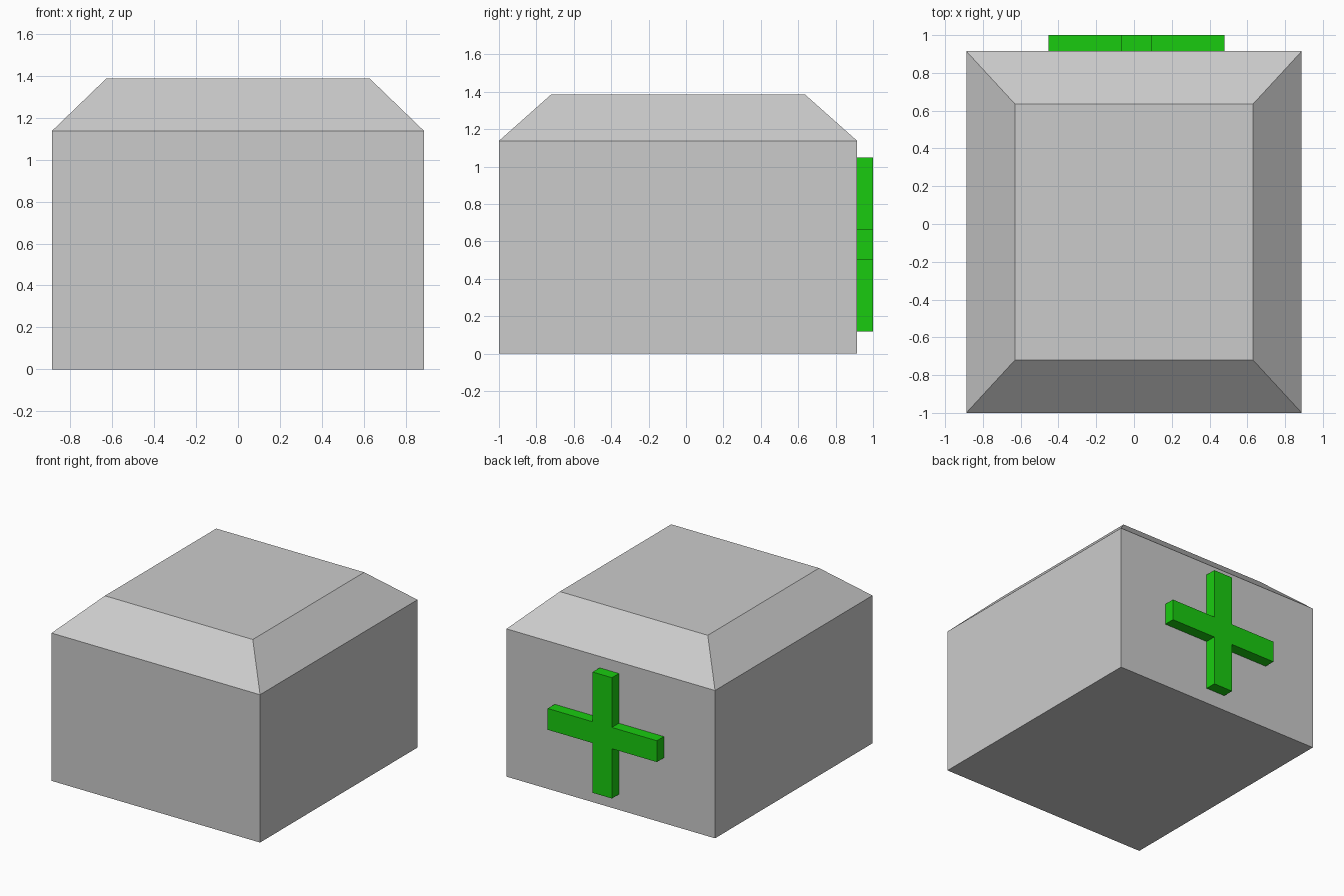
import bpy, bmesh

if "Cube" in bpy.data.objects:
    bpy.data.objects.remove(bpy.data.objects["Cube"])


def finish(name, bm, color=None):
    bmesh.ops.recalc_face_normals(bm, faces=bm.faces)
    mesh = bpy.data.meshes.new(name)
    bm.to_mesh(mesh)
    bm.free()
    obj = bpy.data.objects.new(name, mesh)
    bpy.context.collection.objects.link(obj)
    if color:
        mat = bpy.data.materials.new(name + "_material")
        mat.diffuse_color = color
        mat.use_nodes = True
        mat.node_tree.nodes["Principled BSDF"].inputs["Base Color"].default_value = mat.diffuse_color
        mesh.materials.append(mat)
    return obj


# Box body with a sloped roof, lofted through three rectangles
bm = bmesh.new()
HALF_X, FRONT, BACK, SLOPE = 0.888, -1.0, 0.915, 0.258
rings = []
for z, dx, dy in ((0, 0, 0), (1.138, 0, 0), (1.387, SLOPE, 0.28)):
    x, y0, y1 = HALF_X - dx, FRONT + dy, BACK - dy
    rings.append([bm.verts.new(p) for p in
                  ((-x, y0, z), (x, y0, z), (x, y1, z), (-x, y1, z))])
for low, high in zip(rings, rings[1:]):
    for i in range(4):
        j = (i + 1) % 4
        bm.faces.new((low[i], low[j], high[j], high[i]))
bm.faces.new(rings[0][::-1])
bm.faces.new(rings[-1])
finish("box_body", bm)

# Green plus sign on the back wall: one quarter outline turned four times
bm = bmesh.new()
CX, CZ, ARM, HALF_W = 0.013, 0.585, 0.465, 0.082
outline = []
u = [(HALF_W, HALF_W), (ARM, HALF_W), (ARM, -HALF_W)]
for _ in range(4):
    outline += u
    u = [(b, -a) for a, b in u]
face = bm.faces.new([bm.verts.new((CX + a, BACK, CZ + b)) for a, b in outline])
bm.normal_update()
solid = bmesh.ops.extrude_face_region(bm, geom=[face], use_keep_orig=True)
moved = [g for g in solid["geom"] if isinstance(g, bmesh.types.BMVert)]
bmesh.ops.translate(bm, verts=moved, vec=(0, 1.0 - BACK, 0))
finish("plus_sign", bm, (0.01, 0.6, 0.005, 1))
